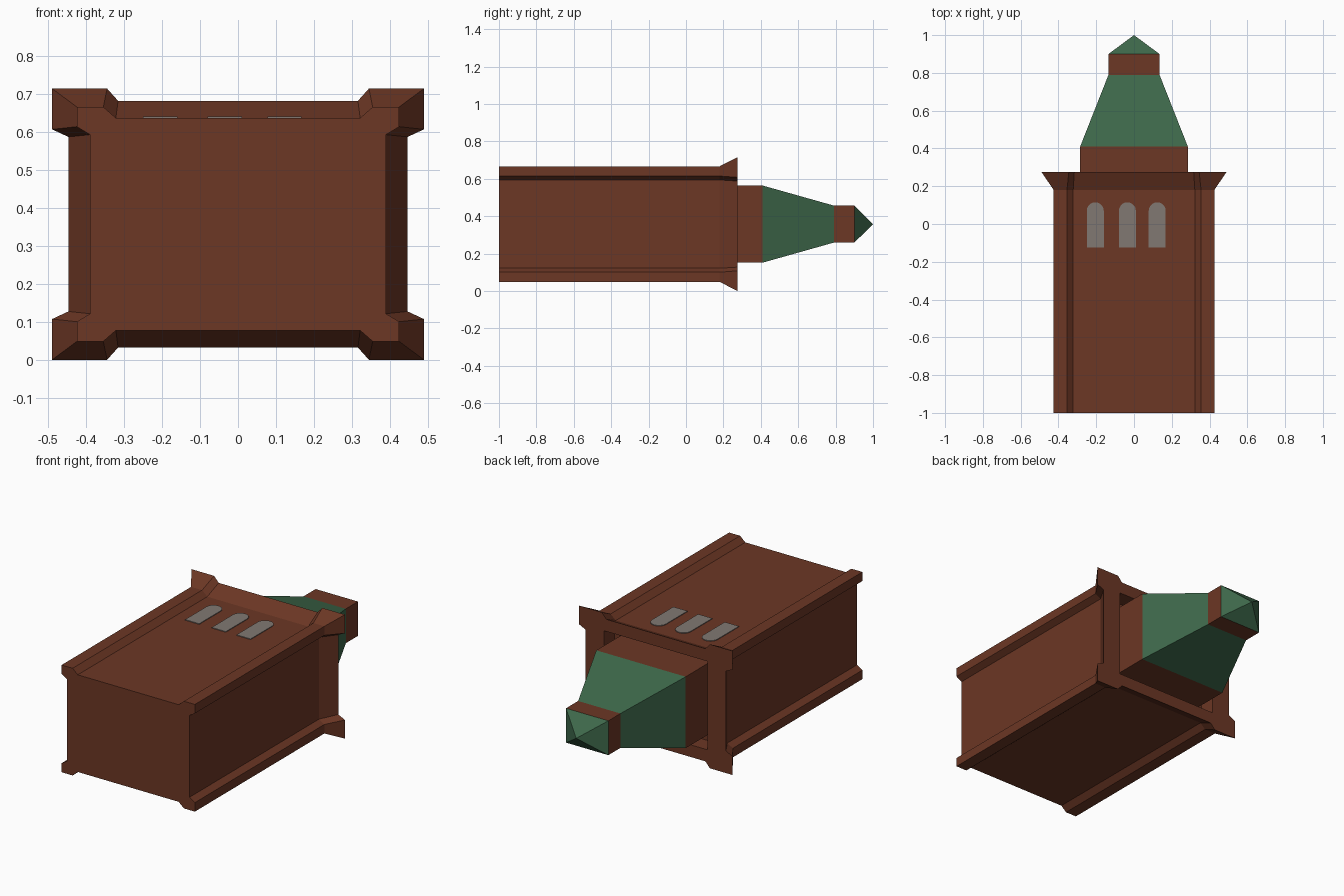
import bpy, bmesh, math

if "Cube" in bpy.data.objects:
    bpy.data.objects.remove(bpy.data.objects["Cube"])

CZ = 0.3575  # height of the tower's long axis


def material(name, rgb):
    m = bpy.data.materials.new(name)
    m.diffuse_color = (*rgb, 1)
    m.use_nodes = True
    m.node_tree.nodes["Principled BSDF"].inputs["Base Color"].default_value = m.diffuse_color
    return m


BRICK = material("brick_brown", (0.150, 0.038, 0.018))
COPPER = material("roof_green", (0.048, 0.140, 0.070))
GLASS = material("window_grey", (0.22, 0.19, 0.17))


def finish(bm, name, mat):
    bmesh.ops.recalc_face_normals(bm, faces=bm.faces)
    me = bpy.data.meshes.new(name)
    bm.to_mesh(me)
    bm.free()
    me.materials.append(mat)
    ob = bpy.data.objects.new(name, me)
    bpy.context.collection.objects.link(ob)
    return ob


def ring(bm, pts, y):
    return [bm.verts.new((x, y, CZ + z)) for x, z in pts]


def skin(bm, a, b):
    n = len(a)
    for i in range(n):
        bm.faces.new((a[i], a[(i + 1) % n], b[(i + 1) % n], b[i]))


def four_corners(quarter):
    """Mirror one corner outline into a closed cross-section."""
    q, r = list(quarter), list(reversed(quarter))
    return (q + [(x, -z) for x, z in r] + [(-x, -z) for x, z in q]
            + [(-x, z) for x, z in r])


def rect(x, z):
    return four_corners([(x, z)])


def loft(name, mat, sections):
    """Rectangular sections (y, half width, half height); zero width is a point."""
    bm = bmesh.new()
    rings = [ring(bm, rect(x, z), y) for y, x, z in sections]
    for a, b in zip(rings, rings[1:]):
        skin(bm, a, b)
    bm.faces.new(rings[0])
    bm.faces.new(rings[-1])
    bmesh.ops.remove_doubles(bm, verts=bm.verts, dist=1e-5)
    return finish(bm, name, mat)


# Shaft with corner pilasters, flared cornice and recessed parapet
shaft = four_corners([(0.322, 0.28), (0.355, 0.309), (0.425, 0.309),
                      (0.425, 0.257), (0.39, 0.236)])
flare = four_corners([(0.316, 0.325), (0.345, 0.3575), (0.49, 0.3575),
                      (0.49, 0.25), (0.447, 0.23)])
bm = bmesh.new()
base, neck, rim = ring(bm, shaft, -1), ring(bm, shaft, 0.18), ring(bm, flare, 0.275)
lip, floor = ring(bm, rect(0.33, 0.255), 0.275), ring(bm, rect(0.33, 0.255), 0.18)
bm.faces.new(base)
skin(bm, base, neck)
skin(bm, neck, rim)
skin(bm, lip, floor)
bm.faces.new(floor)
edges = [bm.edges.get((r[i - 1], r[i])) for r in (rim, lip) for i in range(len(r))]
bmesh.ops.triangle_fill(bm, edges=edges, use_beauty=True, normal=(0, 1, 0))
finish(bm, "tower_shaft", BRICK)

# Stepped top: belfry, sloped roof, lantern, pointed cap
loft("belfry", BRICK, [(0.18, 0.285, 0.206), (0.41, 0.285, 0.206)])
loft("sloped_roof", COPPER, [(0.41, 0.285, 0.206), (0.79, 0.135, 0.099)])
loft("lantern", BRICK, [(0.79, 0.135, 0.099), (0.90, 0.135, 0.099)])
loft("pointed_cap", COPPER, [(0.90, 0.135, 0.099), (1.0, 0, 0)])

# Three round-headed windows on the upper face
for k, cx in enumerate((-0.205, -0.035, 0.123)):
    r = 0.045
    outline = [(cx - r, -0.125), (cx + r, -0.125)]
    outline += [(cx + r * math.cos(math.pi * i / 10),
                 0.07 + r * math.sin(math.pi * i / 10)) for i in range(11)]
    bm = bmesh.new()
    low = [bm.verts.new((x, y, CZ + 0.279)) for x, y in outline]
    high = [bm.verts.new((x, y, CZ + 0.284)) for x, y in outline]
    skin(bm, low, high)
    bm.faces.new(low)
    bm.faces.new(high)
    finish(bm, f"arched_window_{k + 1}", GLASS)
